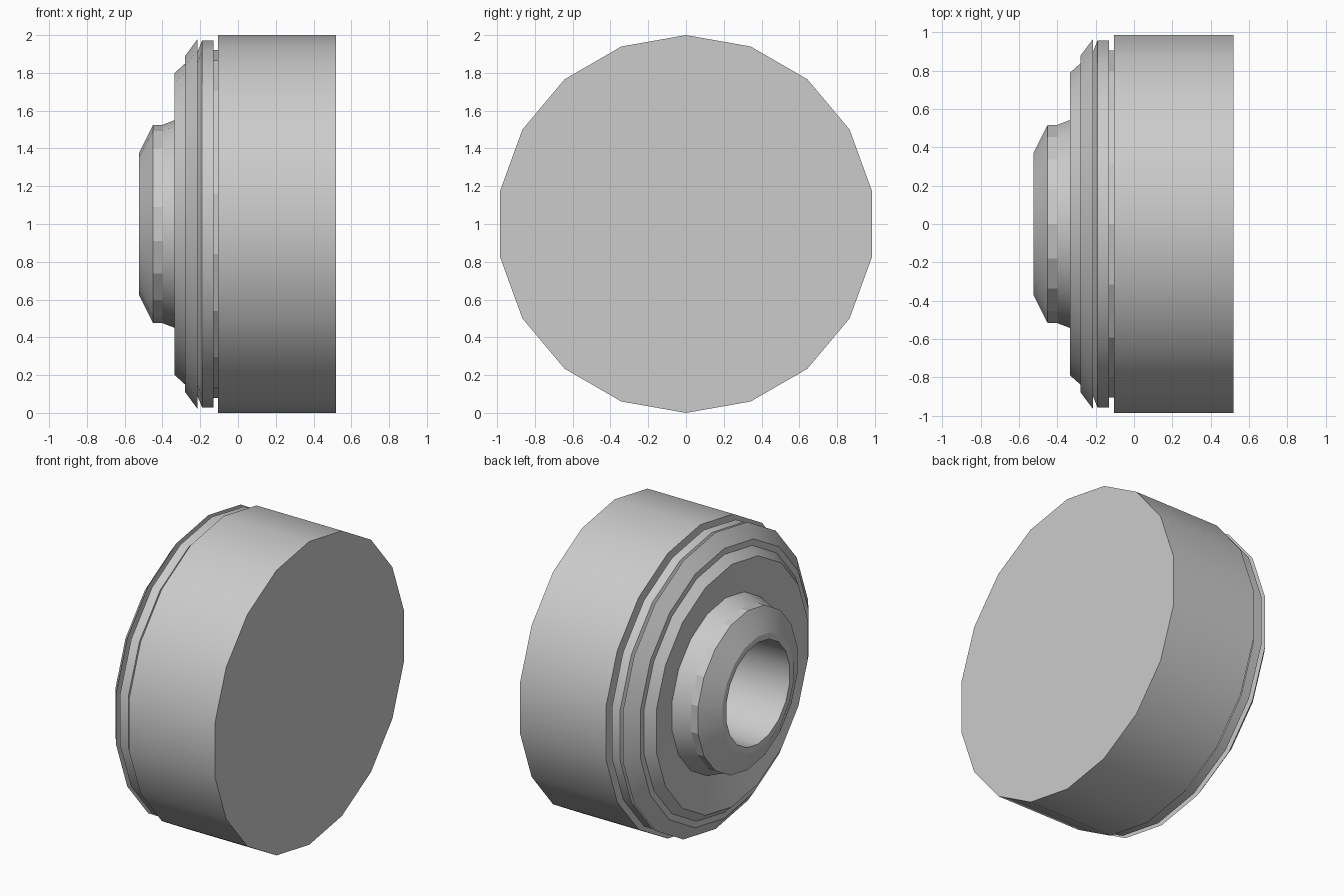
import bpy, bmesh, math

if "Cube" in bpy.data.objects:
    bpy.data.objects.remove(bpy.data.objects["Cube"])

SIDES = 18


def lathe(name, profile, flat_bands=()):
    """Revolve (x, radius) points around the x axis; radius 0 closes with a cap."""
    bm = bmesh.new()
    rings = []
    for x, r in profile:
        if r == 0:
            rings.append([bm.verts.new((x, 0, 1))])
        else:
            rings.append([bm.verts.new((x, r * math.sin(2 * math.pi * i / SIDES),
                                        1 + r * math.cos(2 * math.pi * i / SIDES)))
                          for i in range(SIDES)])
    flat = []
    for k, (a, b) in enumerate(zip(rings, rings[1:])):
        if len(a) == 1 or len(b) == 1:
            # end discs are single polygons
            ring, tip = (b, a[0]) if len(a) == 1 else (a, b[0])
            bm.faces.new(ring if ring is b else ring[::-1])
            bm.verts.remove(tip)
            continue
        for i in range(SIDES):
            j = (i + 1) % SIDES
            f = bm.faces.new((a[i], a[j], b[j], b[i]))
            if k in flat_bands:
                flat.append(f)
    # profiles run from the +x end towards -x, so set outward winding explicitly
    for f in bm.faces:
        f.normal_update()
    bm.faces.index_update()
    flat_ids = [f.index for f in flat]
    for f in bm.faces:
        if len(f.verts) == 4:
            k = [v for v in f.verts]
            # outward side lies to the right of the profile direction
            d = k[3].co.x - k[0].co.x
            r0 = math.hypot(k[0].co.y, k[0].co.z - 1)
            r1 = math.hypot(k[3].co.y, k[3].co.z - 1)
            c = f.calc_center_median()
            rad = math.hypot(c.y, c.z - 1)
            nr = (f.normal.y * c.y + f.normal.z * (c.z - 1)) / rad
            if f.normal.x * (r0 - r1) + nr * (-d) * 1.0 < 0:
                if f.normal.x * -(r1 - r0) + nr * -d < 0:
                    f.normal_flip()
        elif len(f.verts) > 4:
            want = 1 if name == "main_drum" else -1
            if f.normal.x * want < 0:
                f.normal_flip()
    me = bpy.data.meshes.new(name)
    bm.to_mesh(me)
    bm.free()
    ob = bpy.data.objects.new(name, me)
    bpy.context.collection.objects.link(ob)
    bpy.ops.object.select_all(action='DESELECT')
    ob.select_set(True)
    bpy.context.view_layer.objects.active = ob
    bpy.ops.object.shade_smooth_by_angle(angle=math.radians(21))
    for i in flat_ids:
        me.polygons[i].use_smooth = False
    return ob


# Wide drum with closed outer end
lathe("main_drum", [(0.52, 0), (0.52, 1.0), (-0.105, 1.0), (-0.105, 0.92)])

# Stepped rings between drum and hub
lathe("stepped_rings", [(-0.105, 0.92), (-0.13, 0.92), (-0.13, 0.972),
                        (-0.19, 0.972), (-0.215, 0.91), (-0.215, 0.978),
                        (-0.28, 0.89), (-0.28, 0.85), (-0.335, 0.80),
                        (-0.29, 0.567)], flat_bands=(0,))

# Raised hub with a deep blind bore
lathe("hub", [(-0.29, 0.567), (-0.40, 0.525), (-0.45, 0.525), (-0.525, 0.375),
              (-0.525, 0.335), (-0.08, 0.325), (-0.08, 0)], flat_bands=(1,))
